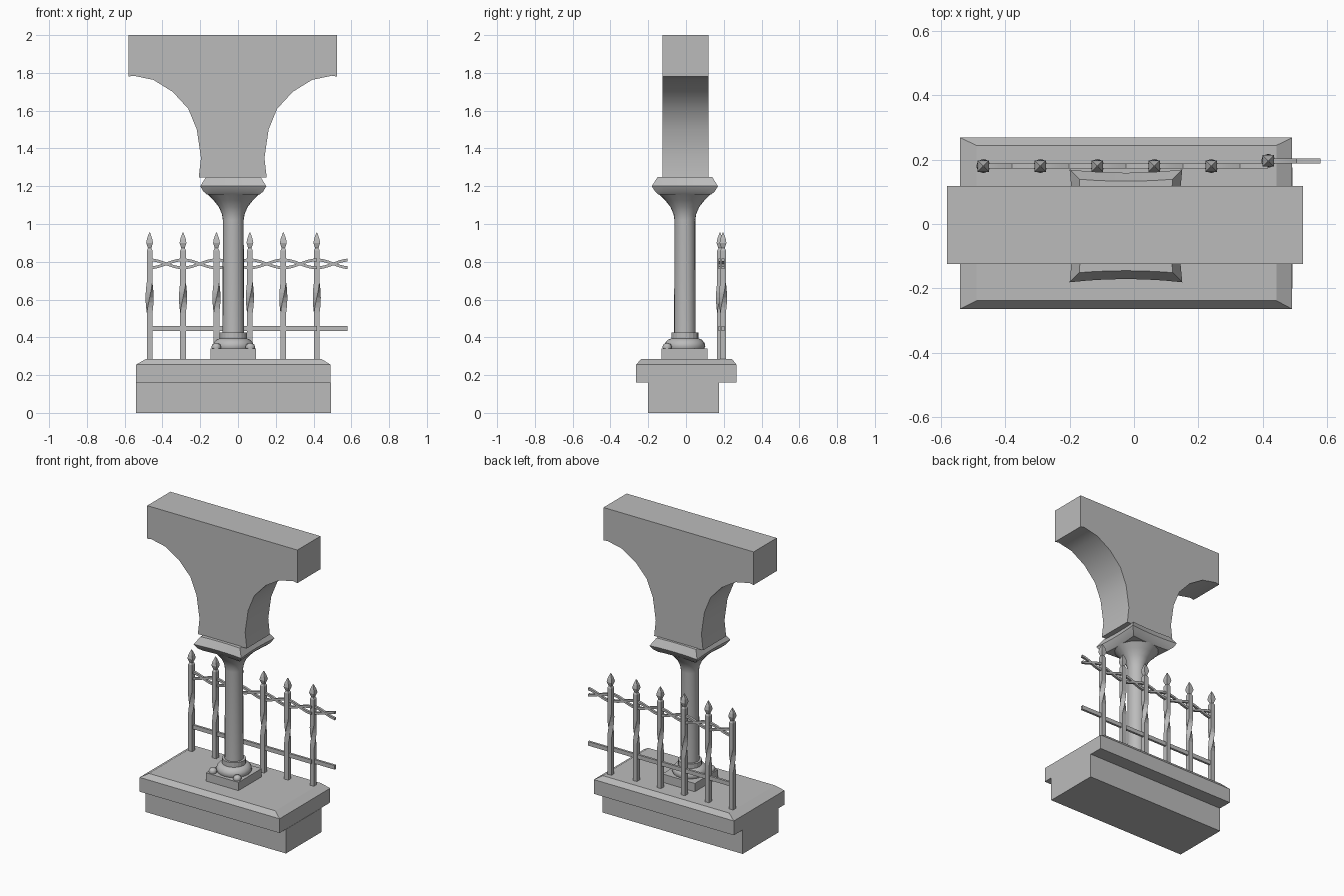
import bpy, bmesh, math
from mathutils import Vector

cube = bpy.data.objects.get("Cube")
if cube:
    bpy.data.objects.remove(cube, do_unlink=True)

grey = bpy.data.materials.new("stone grey")
grey.use_nodes = True
colour = (0.5, 0.5, 0.5, 1)
grey.diffuse_color = colour
grey.node_tree.nodes["Principled BSDF"].inputs["Base Color"].default_value = colour

CX, CY = -0.025, -0.006  # column axis


def loft(name, rings, smooth=None):
    """Skin a list of equal-length closed rings and cap both ends."""
    bm = bmesh.new()
    loops = [[bm.verts.new(p) for p in ring] for ring in rings]
    for a, b in zip(loops, loops[1:]):
        for i in range(len(a)):
            j = (i + 1) % len(a)
            bm.faces.new((a[i], a[j], b[j], b[i]))
    bm.faces.new(loops[0])
    bm.faces.new(loops[-1])
    bmesh.ops.recalc_face_normals(bm, faces=bm.faces)
    mesh = bpy.data.meshes.new(name)
    bm.to_mesh(mesh)
    bm.free()
    mesh.materials.append(grey)
    ob = bpy.data.objects.new(name, mesh)
    bpy.context.collection.objects.link(ob)
    if smooth:
        bpy.ops.object.select_all(action='DESELECT')
        ob.select_set(True)
        bpy.context.view_layer.objects.active = ob
        bpy.ops.object.shade_smooth_by_angle(angle=math.radians(smooth))
    return ob


def rect(x0, x1, y0, y1, z):
    return [(x0, y0, z), (x1, y0, z), (x1, y1, z), (x0, y1, z)]


def box(name, x0, x1, y0, y1, z0, z1):
    return loft(name, [rect(x0, x1, y0, y1, z) for z in (z0, z1)])


def lathe(name, profile, sides, smooth=None, x=CX, y=CY):
    turn = [math.tau * i / sides for i in range(sides)]
    rings = [[(x + r * math.cos(a), y + r * math.sin(a), z) for a in turn]
             for r, z in profile]
    return loft(name, rings, smooth)


def hollow_square(half, dip, z, steps=6):
    """Square ring whose sides bow inwards by dip."""
    ring = []
    for side in range(4):
        a = side * math.pi / 2
        for i in range(steps):
            t = 2 * i / steps - 1
            u, v = half * t, -half + dip * (1 - t * t)
            ring.append((CX + u * math.cos(a) - v * math.sin(a),
                         CY + u * math.sin(a) + v * math.cos(a), z))
    return ring


# Stone base with a chamfered coping
box("base_block", -0.54, 0.493, -0.2, 0.175, 0, 0.16)
loft("base_coping", [rect(-0.54, 0.491, -0.264, 0.268, 0.16),
                     rect(-0.54, 0.491, -0.264, 0.268, 0.255),
                     rect(-0.489, 0.442, -0.238, 0.244, 0.285)])

# Column foot
box("column_plinth", CX - 0.12, CX + 0.12, CY - 0.124, CY + 0.12, 0.28, 0.34)
lathe("column_foot", [(0.1, 0.335), (0.108, 0.35), (0.105, 0.37),
                      (0.09, 0.387), (0.07, 0.395)], 20, 40)
lathe("foot_collar", [(0.072, 0.385), (0.072, 0.425)], 20)
for side, label in ((-1, "right"), (1, "left")):
    lathe("foot_bolt_" + label, [(0.022, 0.335), (0.026, 0.35), (0.02, 0.364),
                                 (0.006, 0.369)], 10, 50,
          CX + side * 0.09, CY - 0.094)

# Shaft flaring into the capital
lathe("column_shaft", [(0.057, 0.42), (0.055, 1.02), (0.06, 1.052),
                       (0.076, 1.09), (0.104, 1.125), (0.137, 1.158)], 20, 40)
loft("capital", [hollow_square(0.138, 0.008, 1.155),
                 hollow_square(0.158, 0.009, 1.172),
                 hollow_square(0.175, 0.01, 1.2),
                 hollow_square(0.145, 0.006, 1.248)], 25)

# Bracket with a curved sweep on each side
sweep = [(0.18, 1.245), (0.168, 1.35), (0.19, 1.5), (0.235, 1.61),
         (0.318, 1.7), (0.42, 1.763), (0.525, 1.785), (0.553, 1.78), (0.553, 2)]
mid = -0.028
outline = [(mid + x, z) for x, z in sweep]
outline += [(mid - x, z) for x, z in reversed(sweep)]
loft("arch_bracket", [[(x, y, z) for x, z in outline]
                      for y in (-0.125, 0.118)], 25)

# Fence posts: square bar, quarter twist, spear head
bar = 0.015
levels = [(0.28, bar, 0), (0.53, bar, 0)]
levels += [(0.53 + 0.16 * k / 6, bar, 15 * k) for k in range(1, 7)]
levels += [(0.86, bar, 90), (0.872, 0.009, 90), (0.9, 0.018, 90),
           (0.922, 0.014, 90), (0.955, 0.002, 90)]


def post(name, x, y):
    rings = []
    for z, half, deg in levels:
        angles = [math.radians(deg + 45 + 90 * i) for i in range(4)]
        r = half * math.sqrt(2)
        rings.append([(x + r * math.cos(a), y + r * math.sin(a), z) for a in angles])
    return loft(name, rings)


ROW_Y, END_Y, GAP = 0.18, 0.196, 0.177
posts = [(-0.468 + GAP * i, ROW_Y if i < 5 else END_Y) for i in range(6)]
for i, (x, y) in enumerate(posts):
    post(f"fence_post_{i + 1}", x, y)

# Straight lower rail and two crossing wavy rails
thin = 0.0075
runs = [("main", posts[0][0], posts[5][0], ROW_Y),
        ("end", posts[5][0], 0.58, END_Y)]
for label, x0, x1, y in runs:
    box("lower_rail_" + label, x0, x1, y - thin, y + thin, 0.433, 0.46)
    count = max(8, round((x1 - x0) / GAP * 8))
    for sign, strand in ((1, "a"), (-1, "b")):
        rings = []
        for k in range(count + 1):
            x = x0 + (x1 - x0) * k / count
            z = 0.789 + sign * 0.021 * math.cos(math.pi * (x - posts[0][0]) / GAP)
            rings.append([(x, y + dy * thin, z + dz * thin)
                          for dy, dz in ((-1, -1), (1, -1), (1, 1), (-1, 1))])
        loft(f"wavy_rail_{label}_{strand}", rings, 30)
